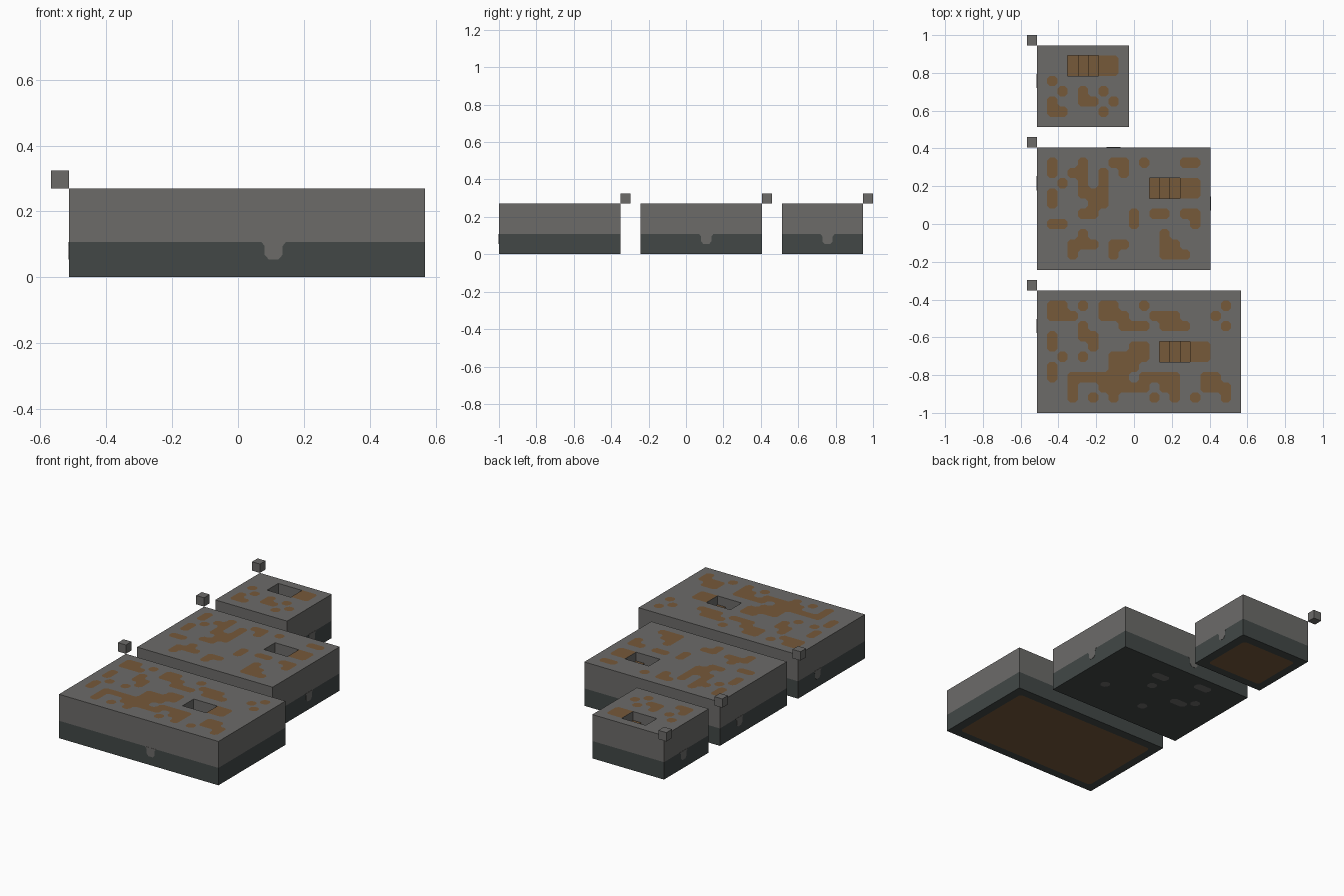
import bpy, bmesh
from mathutils import Vector

if "Cube" in bpy.data.objects:
    bpy.data.objects.remove(bpy.data.objects["Cube"])

U = 2 / 37          # one terrain cell
LIFT = 0.0015       # thickness of painted patches
LEFT = -9.5         # shared left edge, in cells


def material(name, rgb):
    m = bpy.data.materials.new(name)
    m.use_nodes = True
    color = (*rgb, 1)
    m.diffuse_color = color
    m.node_tree.nodes["Principled BSDF"].inputs["Base Color"].default_value = color
    return m


STONE = material("grey stone", (0.15, 0.146, 0.141))
SLATE = material("dark slate", (0.054, 0.064, 0.062))
EARTH = material("brown earth", (0.18, 0.1, 0.042))


def make(name, bm, mat):
    mesh = bpy.data.meshes.new(name)
    bm.to_mesh(mesh)
    bm.free()
    mesh.materials.append(mat)
    ob = bpy.data.objects.new(name, mesh)
    bpy.context.collection.objects.link(ob)
    return ob


def box(name, lo, hi, mat):
    """Box between two corners given in cells."""
    bm = bmesh.new()
    bmesh.ops.create_cube(bm, size=1)
    lo, hi = Vector(lo) * U, Vector(hi) * U
    for v in bm.verts:
        v.co = Vector(lo[i] + (v.co[i] + 0.5) * (hi[i] - lo[i]) for i in range(3))
    return make(name, bm, mat)


def patches(name, cells, skip, origin, z, mat, up=True):
    """Flat plates over grid cells, with outer corners cut and inner ones filled."""
    bm = bmesh.new()

    def face(points):
        verts = [bm.verts.new(((origin[0] + x) * U, (origin[1] + y) * U, z)) for x, y in points]
        f = bm.faces.new(verts)
        f.normal_update()
        if (f.normal.z > 0) != up:
            f.normal_flip()

    around = set(cells)
    for c, r in cells:
        around |= {(c + i, r + j) for i in (-1, 0, 1) for j in (-1, 0, 1)}
    for c, r in around:
        outline = []
        for sx, sy in ((-1, -1), (1, -1), (1, 1), (-1, 1)):
            side, over = (c + sx, r) in cells, (c, r + sy) in cells
            x, y = c + 0.5 + sx / 2, r + 0.5 + sy / 2
            cut_x, cut_y = (x - sx * 0.27, y), (x, y - sy * 0.27)
            if (c, r) in cells:
                if side or over:
                    outline.append((x, y))
                else:
                    outline += [cut_x, cut_y] if sx * sy < 0 else [cut_y, cut_x]
            elif side and over and (c + sx, r + sy) in cells:
                face([(x, y), cut_x, cut_y])
        if outline and (c, r) not in skip:
            face(outline)
    return make(name, bm, mat)


def notch(name, axis, side, along, mat):
    """Grey tongue reaching down over the slate on a side wall."""
    half = [(0.7, 2), (0.5, 1.75), (0.5, 1.27), (0.27, 1)]
    outline = half + [(-a, z) for a, z in reversed(half)]
    bm = bmesh.new()
    rows = []
    for depth in (0, LIFT):
        off = side[0] * U + side[1] * depth
        rows.append([bm.verts.new((off, (along + a) * U, z * U) if axis == "x"
                                  else ((along + a) * U, off, z * U)) for a, z in outline])
    bm.faces.new(rows[0])
    bm.faces.new(rows[1])
    for i in range(len(outline)):
        j = (i + 1) % len(outline)
        bm.faces.new((rows[0][i], rows[0][j], rows[1][j], rows[1][i]))
    bmesh.ops.recalc_face_normals(bm, faces=bm.faces)
    make(name, bm, mat)


def slab(name, cols, rows, front, stair, pattern):
    right, back = LEFT + cols, front + rows
    # lower slate layer and upper stone layer
    box(name + "_slate_base", (LEFT, front, 0.03), (right, back, 2), SLATE)
    top = box(name + "_stone_layer", (LEFT, front, 2), (right, back, 5), STONE)
    # stairwell cut into the stone
    sc, sr = stair
    x0, y0 = LEFT + sc, back - sr - 2
    cutter = box(name + "_cutter", (x0, y0, 2.05), (x0 + 3, y0 + 2, 6), STONE)
    cutter.hide_render = True
    mod = top.modifiers.new("stairwell", "BOOLEAN")
    mod.object, mod.solver = cutter, "EXACT"
    bpy.context.view_layer.objects.active = top
    bpy.ops.object.modifier_apply(modifier=mod.name)
    bpy.data.objects.remove(cutter)
    # earth steps going down towards the left edge
    for i, height in enumerate((2.1, 3, 4)):
        box(f"{name}_step_{i + 1}", (x0 + i, y0, 2.05), (x0 + i + 1, y0 + 2, height), EARTH)
    # earth patches on top, with a landing beside the stairs
    well = {(sc + i, rows - 1 - sr - j) for i in range(3) for j in range(2)}
    landing = {(c + i, r) for c, r in well for i in (1, 2)}
    cells = {(c, rows - 1 - r) for r, line in enumerate(pattern.split(), 1)
             for c, ch in enumerate(line) if ch == "X"}
    patches(name + "_earth_patches", cells | well | landing, well, (LEFT, front), 5 * U + LIFT, EARTH)
    # marker block at the back left corner
    box(name + "_marker_block", (LEFT - 1, back, 5), (LEFT, back + 1, 6), STONE)


def underside(name, cols, rows, front):
    cells = {(c, r) for c in range(1, cols - 1) for r in range(1, rows - 1)}
    patches(name + "_earth_underside", cells, set(), (LEFT, front), 0, EARTH, up=False)


slab("large", 20, 12, -18.5, (12, 5), """
.XX.X.XX..X.......X.
.XXX..XXX..XXX...X..
....X...XXX.XXX...X.
.X..XX..............
.X...X...XX.........
..X.X..XXXX.........
.X.....XXX..........
.X.XXXXXX.XXXX..XX..
...X..XXXXX.XX..XXX.
...X.X.X...X.X.X..X.""")
slab("medium", 17, 12, -4.5, (11, 3), """
.X..X..XX.X...XX.
.X.XX.X.X........
..X.X.X..........
.X..XXX..........
.X...XX..........
....XX...X.XX.XX.
.XX......X.....X.
....X.......X....
...XXX.XX...XX...
...X...X....XXX..""")
slab("small", 9, 8, 9.5, (3, 1), """
.........
.........
.X.......
..X.X.X..
.X..XX.X.
.XX...X..""")

# undersides
underside("large", 20, 12, -18.5)
underside("small", 9, 8, 9.5)
specks = {(4, 6), (5, 6), (9, 9), (10, 9), (9, 7), (3, 7), (4, 10), (5, 10), (13, 4), (7, 3)}
patches("medium_stone_specks", specks, set(), (LEFT, -4.5), 0, STONE, up=False)

# stone tongues on the walls
notch("large_front_tongue", "y", (-18.5, -1), 2, STONE)
notch("large_side_tongue", "x", (LEFT, -1), -10, STONE)
notch("medium_side_tongue", "x", (7.5, 1), 2, STONE)
notch("medium_far_side_tongue", "x", (LEFT, -1), 4, STONE)
notch("medium_back_tongue", "y", (7.5, 1), -2, STONE)
notch("small_side_tongue", "x", (-0.5, 1), 14, STONE)
notch("small_far_side_tongue", "x", (LEFT, -1), 14, STONE)
